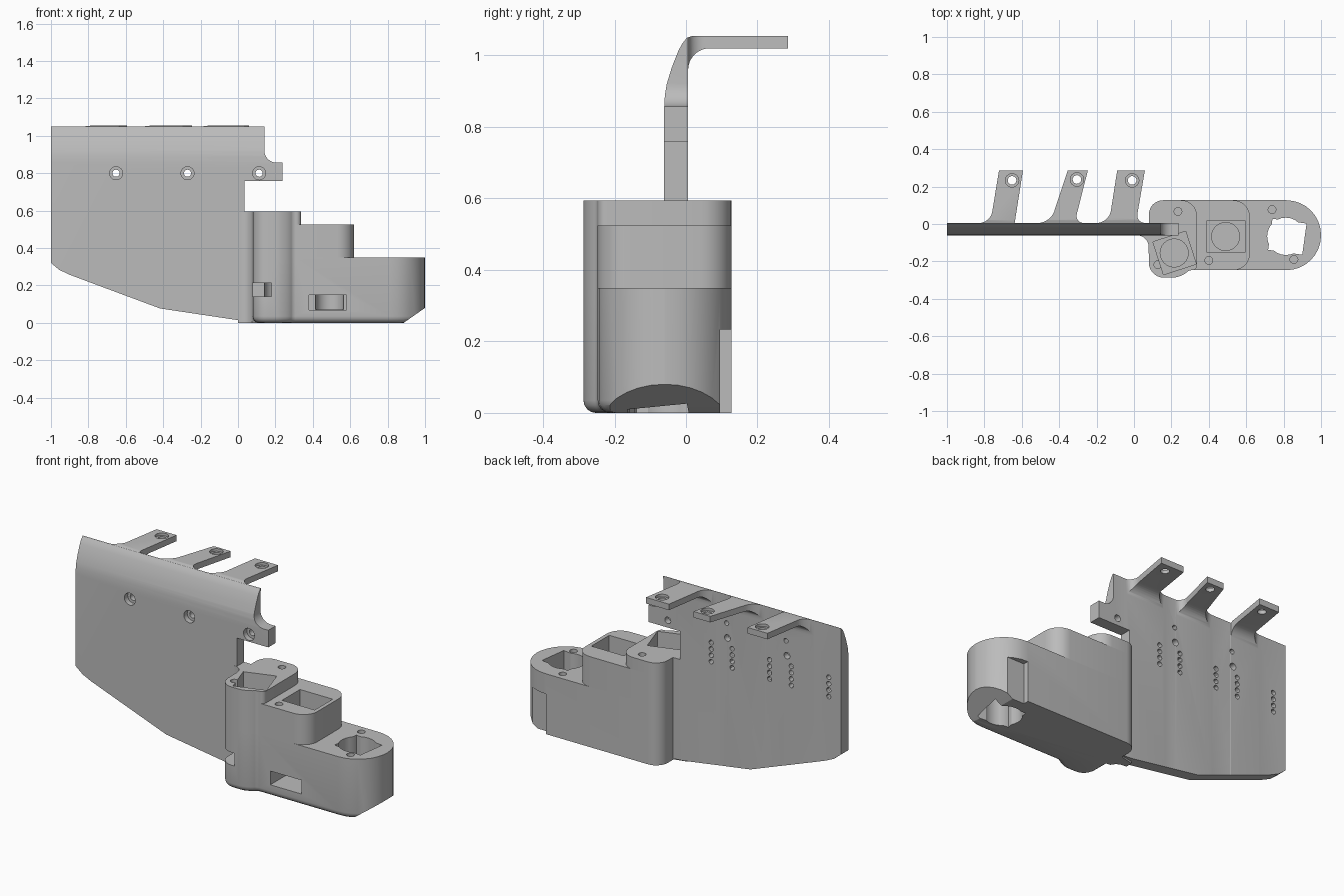
import bpy, bmesh, math

if "Cube" in bpy.data.objects:
    bpy.data.objects.remove(bpy.data.objects["Cube"], do_unlink=True)

grey = bpy.data.materials.new("plain grey")
grey.use_nodes = True
grey.diffuse_color = (0.5, 0.5, 0.5, 1)
grey.node_tree.nodes["Principled BSDF"].inputs["Base Color"].default_value = (0.5, 0.5, 0.5, 1)


def rounded(corners, steps=8):
    """Polygon whose corners (x, y, tangent length) are turned into arcs."""
    out = []
    for i, c in enumerate(corners):
        if len(c) < 3:
            out.append(tuple(c))
            continue
        ends = []
        for other in (corners[i - 1], corners[(i + 1) % len(corners)]):
            dx, dy = other[0] - c[0], other[1] - c[1]
            n = math.hypot(dx, dy)
            ends.append((dx / n, dy / n))
        for s in range(steps + 1):
            t = s / steps
            a = (1 - t) ** 3 + 3 * t * (1 - t) ** 2 * 0.4477
            b = t ** 3 + 3 * t * t * (1 - t) * 0.4477
            out.append(tuple(c[k] + c[2] * (a * ends[0][k] + b * ends[1][k]) for k in (0, 1)))
    return out


def circle(x, y, r, n=24):
    return [(x + r * math.cos(math.tau * i / n), y + r * math.sin(math.tau * i / n)) for i in range(n)]


def square(x, y, half_x, half_y, degrees=0):
    c, s = math.cos(math.radians(degrees)), math.sin(math.radians(degrees))
    return [(x + c * u * half_x - s * v * half_y, y + s * u * half_x + c * v * half_y)
            for u, v in ((-1, -1), (1, -1), (1, 1), (-1, 1))]


def prism(name, pts, axis, lo, hi, bottom_round=0):
    """Extrude a 2D outline along an axis."""
    place = {"x": lambda p, t: (t, p[0], p[1]),
             "y": lambda p, t: (p[0], t, p[1]),
             "z": lambda p, t: (p[0], p[1], t)}[axis]
    bm = bmesh.new()
    a = [bm.verts.new(place(p, lo)) for p in pts]
    b = [bm.verts.new(place(p, hi)) for p in pts]
    n = len(pts)
    base = bm.faces.new(a)
    bm.faces.new(b)
    for i in range(n):
        bm.faces.new((a[i], a[(i + 1) % n], b[(i + 1) % n], b[i]))
    bmesh.ops.recalc_face_normals(bm, faces=bm.faces)
    if bottom_round:
        edges = [e for e in base.edges if sum(v.co.y for v in e.verts) / 2 < -0.1]
        bmesh.ops.bevel(bm, geom=edges, offset=bottom_round, segments=4, profile=0.5, affect='EDGES')
    mesh = bpy.data.meshes.new(name)
    bm.to_mesh(mesh)
    bm.free()
    mesh.materials.append(grey)
    ob = bpy.data.objects.new(name, mesh)
    bpy.context.collection.objects.link(ob)
    return ob


def boolean(targets, pts, axis, lo, hi, operation='DIFFERENCE'):
    cutter = prism("cutter", pts, axis, lo, hi)
    cutter.hide_render = True
    for ob in targets:
        bpy.context.view_layer.objects.active = ob
        mod = ob.modifiers.new("cut", 'BOOLEAN')
        mod.object, mod.operation, mod.solver = cutter, operation, 'EXACT'
        bpy.ops.object.modifier_apply(modifier=mod.name)
    mesh = cutter.data
    bpy.data.objects.remove(cutter, do_unlink=True)
    bpy.data.meshes.remove(mesh)


# Bent plate: front outline, limited by its side profile and its plan with three tabs
front_outline = rounded([
    (-1, 0.32), (-0.955, 0.283), (-0.9, 0.257), (-0.82, 0.227), (-0.417, 0.077), (0.01, 0.013),
    (0.1, 0.006), (0.1, 0.594), (0.035, 0.594), (0.035, 0.758), (0.237, 0.758), (0.237, 0.857),
    (0.14, 0.857, 0.065), (0.143, 1.1), (-1, 1.1)])
side_profile = rounded([
    (-0.061, -0.1), (-0.061, 0.855), (-0.059, 0.89), (-0.054, 0.92), (-0.04, 0.966), (-0.021, 1.014),
    (-0.01, 1.034), (0.003, 1.05), (0.02, 1.055), (0.35, 1.055), (0.35, 1.02),
    (0.006, 1.02, 0.06), (0.006, -0.1)])
plan = rounded([
    (-1.1, -0.1), (0.3, -0.1), (0.3, 0.0055),
    (0.01, 0.0055, 0.05), (0.058, 0.285), (-0.09, 0.285), (-0.134, 0.0055, 0.065),
    (-0.318, 0.0055, 0.05), (-0.247, 0.285), (-0.355, 0.285), (-0.447, 0.0055, 0.065),
    (-0.638, 0.0055, 0.002), (-0.594, 0.285), (-0.722, 0.285), (-0.768, 0.0055, 0.06),
    (-1.1, 0.0055)])
plate = prism("bent_plate", front_outline, "y", -0.2, 0.4)
boolean([plate], side_profile, "x", -1.2, 0.5, 'INTERSECT')
boolean([plate], plan, "z", -0.2, 1.3, 'INTERSECT')

# Counterbored screw holes through the plate and the tabs
for x in (-0.652, -0.27, 0.113):
    boolean([plate], circle(x, 0.8, 0.035), "y", -0.2, -0.03)
    boolean([plate], circle(x, 0.8, 0.019), "y", -0.2, 0.1)
for x, y in ((-0.652, 0.233), (-0.305, 0.238), (-0.01, 0.233)):
    boolean([plate], circle(x, y, 0.036), "z", 1.04, 1.2)
    boolean([plate], circle(x, y, 0.023), "z", 0.9, 1.2)

# Columns of small blind holes in the back
for x in (-0.92, -0.68, -0.54, -0.3, -0.166):
    for i in range(4):
        boolean([plate], circle(x, 0.635 + 0.037 * i, 0.014, 12), "y", -0.03, 0.1)
for x in (-0.645, -0.265):
    boolean([plate], circle(x, 0.885, 0.014, 12), "y", -0.03, 0.1)


# Stepped housing: three tiers sharing the lobed left end
def tier_outline(right, front_r, back_r):
    return rounded([
        (0.08, 0.127, 0.075), (0.08, 0.0), (0.0, -0.02), (0.0, -0.0605),
        (0.078, -0.062, 0.06), (0.08, -0.287, 0.08), (0.25, -0.287, 0.045), (0.295, -0.247, 0.012),
        (right, -0.247, front_r), (right, 0.127, back_r)])


base = prism("housing_base", tier_outline(1.0, 0.186, 0.186), "z", 0, 0.35, 0.035)
middle = prism("housing_middle", tier_outline(0.62, 0.09, 0.09), "z", 0.35, 0.525)
top = prism("housing_top", tier_outline(0.337, 0.025, 0.085), "z", 0.525, 0.594)
tiers = [base, middle, top]

# Sloped underside at the end, and the notch at the back
boolean([base], [(0.87, -0.01), (1.1, -0.01), (1.1, 0.152), (1.0, 0.08), (0.89, 0.003)], "y", -0.5, 0.5)
boolean([base], square(0.95, 0.06, 0.14, 0.173), "y", 0.095, 0.3)

# Pockets: a square seat above a round bore
boolean(tiers, square(0.217, -0.155, 0.092, 0.092, 18), "z", 0.41, 0.8)
boolean(tiers, circle(0.215, -0.155, 0.075), "z", 0.141, 0.8)
boolean(tiers, square(0.492, -0.067, 0.105, 0.082), "z", 0.3, 0.8)
boolean(tiers, circle(0.49, -0.067, 0.075), "z", 0.071, 0.8)
boolean([base], square(0.82, -0.068, 0.092, 0.084, -8), "z", -0.1, 0.8)
boolean([base], circle(0.812, -0.066, 0.1), "z", -0.1, 0.8)

# Side windows into the pockets
boolean([base], square(0.09, 0.177, 0.09, 0.037), "y", -0.4, -0.15)
boolean([base], square(0.48, 0.11, 0.1, 0.04), "y", -0.4, -0.07)

# Fixing holes in the tier tops
for ob, x, y, z in ((top, 0.235, 0.067, 0.594), (top, 0.128, -0.217, 0.594), (middle, 0.4, -0.195, 0.525),
                    (base, 0.738, 0.077, 0.35), (base, 0.855, -0.19, 0.35)):
    near = [ob, middle] if ob is top else [ob]
    boolean(near, circle(x, y, 0.021, 16), "z", z - 0.13, z + 0.1)

# Smooth the curved walls, keep edges sharp
for ob in [plate] + tiers:
    bpy.ops.object.select_all(action='DESELECT')
    ob.select_set(True)
    bpy.context.view_layer.objects.active = ob
    bpy.ops.object.shade_smooth_by_angle(angle=math.radians(30))
